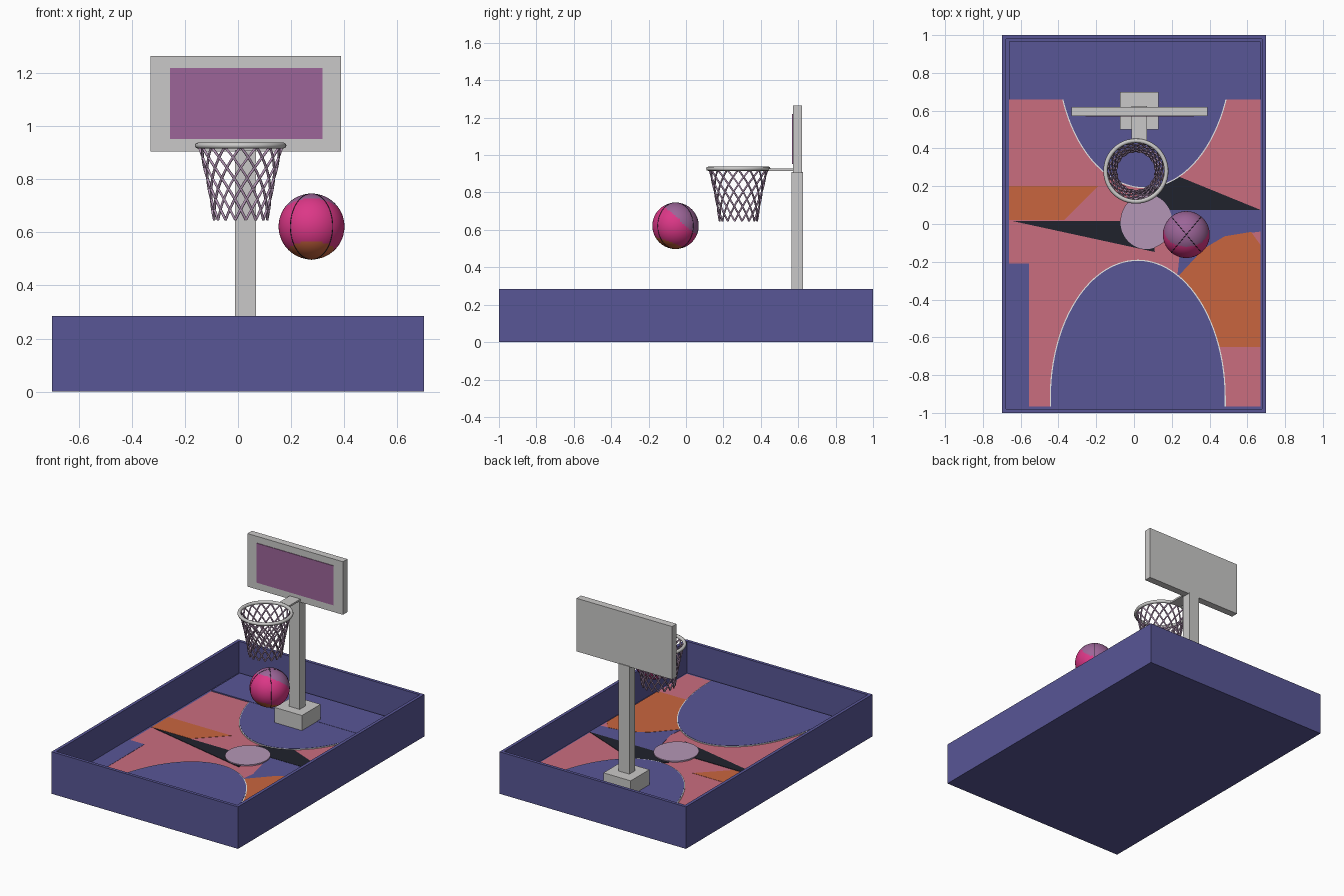
import bpy, bmesh, math
from mathutils import Vector

if "Cube" in bpy.data.objects:
    bpy.data.objects.remove(bpy.data.objects["Cube"])


def material(name, rgb):
    m = bpy.data.materials.new(name)
    lin = [(c / 255 / 12.92) if c < 11 else ((c / 255 + 0.055) / 1.055) ** 2.4 for c in rgb]
    m.diffuse_color = (*lin, 1)
    m.use_nodes = True
    m.node_tree.nodes["Principled BSDF"].inputs["Base Color"].default_value = m.diffuse_color
    return m


BLUE = material("blue", (88, 86, 150))
PINK = material("pink", (202, 109, 127))
ORANGE = material("orange", (201, 101, 62))
BLACK = material("black", (32, 34, 44))
LILAC = material("lilac", (180, 150, 182))
GREY = material("light_grey", (202, 201, 200))
PURPLE = material("purple", (156, 101, 152))
MAGENTA = material("magenta", (220, 55, 135))
WHITE = material("white", (238, 238, 238))


def add_object(name, bm, mats, smooth=False):
    bmesh.ops.recalc_face_normals(bm, faces=bm.faces)
    mesh = bpy.data.meshes.new(name)
    bm.to_mesh(mesh)
    bm.free()
    for m in mats:
        mesh.materials.append(m)
    for p in mesh.polygons:
        p.use_smooth = smooth
    ob = bpy.data.objects.new(name, mesh)
    bpy.context.collection.objects.link(ob)
    return ob


def box(name, lo, hi, mat):
    bm = bmesh.new()
    bmesh.ops.create_cube(bm, size=1)
    for v in bm.verts:
        v.co = Vector([lo[i] + (v.co[i] + 0.5) * (hi[i] - lo[i]) for i in range(3)])
    return add_object(name, bm, [mat])


FLOOR = 0.07


def plate(name, points, layer, mat):
    """Thin painted floor shape; a higher layer covers a lower one."""
    bm = bmesh.new()
    z = FLOOR + 0.0015 * layer
    face = bm.faces.new([bm.verts.new((x, y, FLOOR - 0.001)) for x, y in points])
    top = bmesh.ops.extrude_face_region(bm, geom=[face])
    for g in top["geom"]:
        if isinstance(g, bmesh.types.BMVert):
            g.co.z = z
    return add_object(name, bm, [mat])


def ellipse(cx, cy, a, b, start=0, end=360, n=48):
    full = end - start == 360
    count = n if full else n + 1
    return [(cx + a * math.cos(math.radians(start + (end - start) * i / n)),
             cy + b * math.sin(math.radians(start + (end - start) * i / n))) for i in range(count)]


def tubes(name, paths, radius, mat, cyclic=False, sides=1):
    cu = bpy.data.curves.new(name, 'CURVE')
    cu.dimensions = '3D'
    cu.bevel_depth = radius
    cu.bevel_resolution = sides
    cu.use_fill_caps = not cyclic
    for path in paths:
        sp = cu.splines.new('POLY')
        sp.points.add(len(path) - 1)
        for p, co in zip(sp.points, path):
            p.co = (*co, 1)
        sp.use_cyclic_u = cyclic
    cu.materials.append(mat)
    ob = bpy.data.objects.new(name, cu)
    bpy.context.collection.objects.link(ob)
    bpy.ops.object.select_all(action='DESELECT')
    ob.select_set(True)
    bpy.context.view_layer.objects.active = ob
    bpy.ops.object.convert(target='MESH')
    bpy.ops.object.shade_smooth()
    return ob


# Open tray: a cube with its top face inset and pushed down
bm = bmesh.new()
bmesh.ops.create_cube(bm, size=1)
for v in bm.verts:
    v.co = Vector((v.co.x * 1.4, v.co.y * 2, (v.co.z + 0.5) * 0.285))
lid = max(bm.faces, key=lambda f: f.calc_center_median().z)
bmesh.ops.inset_region(bm, faces=[lid], thickness=0.03)
well = bmesh.ops.extrude_discrete_faces(bm, faces=[lid])["faces"][0]
for v in well.verts:
    v.co.z = FLOOR
add_object("court_tray", bm, [BLUE])

# Painted court
L, R, B = -0.663, 0.669, -0.965
plate("court_pink", [(L, B), (R, B), (R, 0.66), (L, 0.66)], 1, PINK)
plate("left_orange_patch", [(L, 0.02), (-0.37, 0.02), (-0.19, 0.2), (L, 0.2)], 2, ORANGE)
plate("left_blue_strip", [(L, B), (-0.555, B), (-0.555, -0.21), (L, -0.21)], 2, BLUE)
plate("right_blue_patch", [(0.18, 0.075), (0.24, -0.18), (0.23, -0.27), (0.25, -0.27), (0.37, -0.13),
                           (0.48, -0.065), (R, -0.04), (R, 0.075)], 2, BLUE)
plate("right_orange_patch", [(0.24, -0.27), (0.37, -0.13), (0.48, -0.065), (0.62, -0.042), (R, -0.11),
                             (R, -0.65), (0.4, -0.65)], 3, ORANGE)
plate("left_black_wedge", [(-0.64, 0.015), (0.11, -0.148), (0.1, 0.015)], 3, BLACK)
plate("right_black_wedge", [(0.02, 0.075), (R, 0.075), (0.24, 0.25), (0.02, 0.17)], 3, BLACK)

# Key areas at both ends with a thin white outline
for end, cx, cy, a0, a1 in (("front", 0.02, -0.92, 0, 180), ("back", 0.055, 0.92, 180, 360)):
    edge = -0.965 if end == "front" else 0.965
    for label, grow, layer, mat in (("line", 0.006, 4, WHITE), ("key", 0, 5, BLUE)):
        pts = ellipse(cx, cy, 0.46 + grow, 0.725 + grow, a0, a1)
        if end == "back":  # only the part over the pink half is outlined
            pts = [p for p in pts if p[1] < 0.7]
            plate(f"{end}_{label}", pts, layer, mat)
        else:
            plate(f"{end}_{label}", pts + [(pts[-1][0], edge), (pts[0][0], edge)], layer, mat)
plate("back_zone", [(L, 0.66), (R, 0.66), (R, 0.965), (L, 0.965)], 6, BLUE)
plate("centre_circle", ellipse(0.065, 0.012, 0.137, 0.145), 7, LILAC)

# Stand and backboard
box("stand_base", (-0.075, 0.5, FLOOR), (0.13, 0.7, 0.18), GREY)
box("stand_pole", (-0.012, 0.565, 0.17), (0.068, 0.625, 0.91), GREY)
box("backboard", (-0.33, 0.572, 0.905), (0.388, 0.62, 1.265), GREY)
box("backboard_panel", (-0.257, 0.568, 0.952), (0.318, 0.574, 1.22), PURPLE)
box("hoop_arm", (-0.012, 0.44, 0.915), (0.068, 0.58, 0.927), GREY)

# Hoop ring
HX, HY = 0.01, 0.28
ring = [(HX + 0.161 * math.cos(t), HY + 0.161 * math.sin(t), 0.927)
        for t in [2 * math.pi * i / 48 for i in range(48)]]
tubes("hoop_ring", [ring], 0.0115, GREY, True, 2)

# Net of crossing strands, narrowing downwards
N, STEPS, TWIST = 16, 16, 3.5
strands = []
for k in range(N):
    for way in (1, -1):
        path = []
        for i in range(STEPS + 1):
            s = i / STEPS
            r = 0.156 - 0.075 * s + 0.021 * s * s
            t = 2 * math.pi / N * (k + way * TWIST * s)
            path.append((HX + r * math.cos(t), HY + r * math.sin(t), 0.922 - 0.275 * s))
        strands.append(path)
tubes("hoop_net", strands, 0.005, LILAC)

# Ball, coloured by face direction
C, BR = Vector((0.277, -0.056, 0.622)), 0.124
bm = bmesh.new()
bmesh.ops.create_uvsphere(bm, u_segments=64, v_segments=40, radius=BR)
for f in bm.faces:
    n = f.calc_center_median().normalized()
    if n.dot(Vector((0, 0.66, 0.75))) > 0.3:
        f.material_index = 1
    elif n.dot(Vector((0, -0.35, -0.94))) > 0.74:
        f.material_index = 2
ball = add_object("ball", bm, [MAGENTA, PURPLE, ORANGE], True)
ball.location = C

# Ball seams: two meridian loops
seams = []
for turn in (40, -40):
    d = Vector((math.sin(math.radians(turn)), -math.cos(math.radians(turn)), 0))
    seams.append([C + BR * (d * math.cos(t) + Vector((0, 0, math.sin(t))))
                  for t in [2 * math.pi * i / 64 for i in range(64)]])
tubes("ball_seams", seams, 0.0015, BLACK, True)
